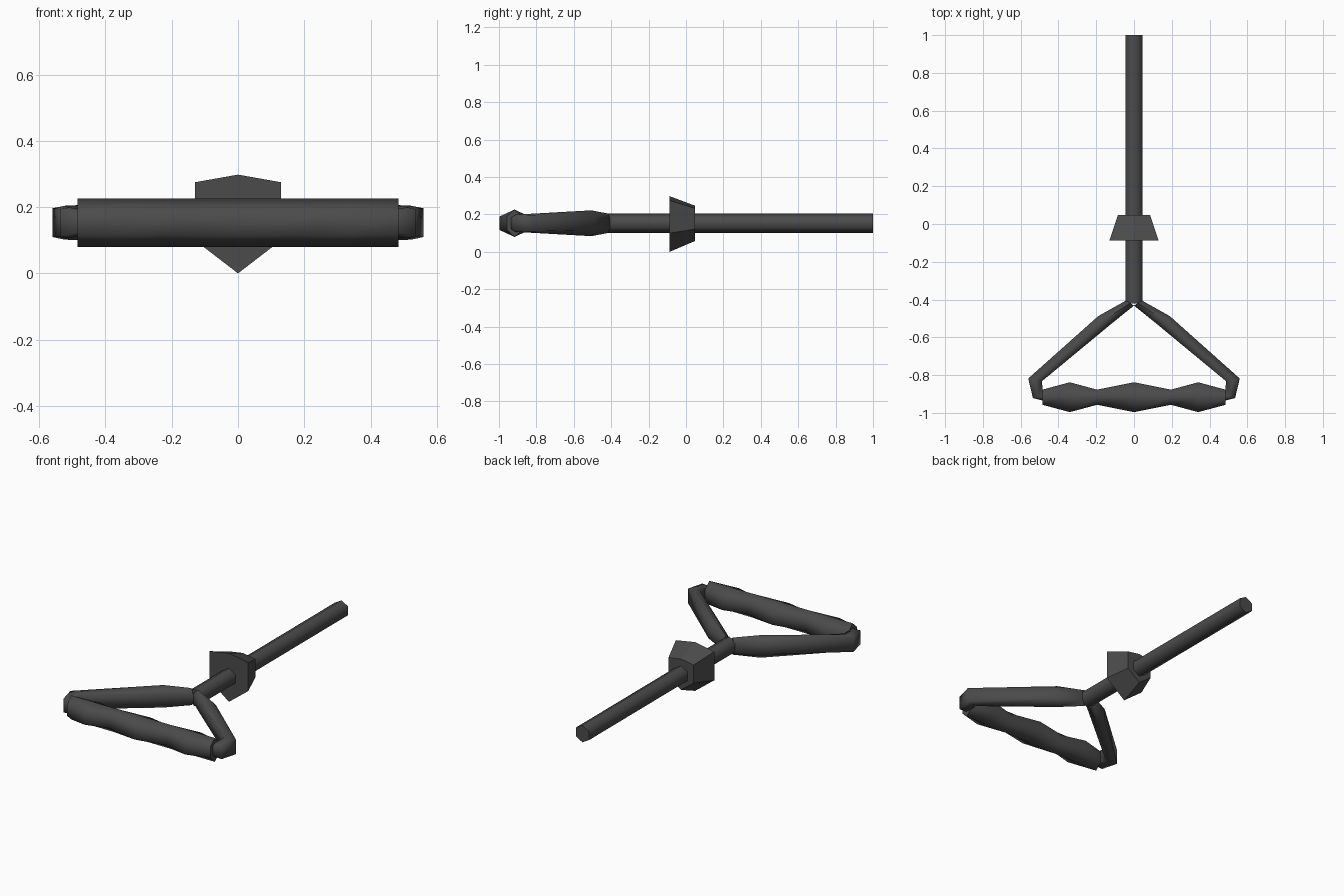
import bpy, bmesh, math

if "Cube" in bpy.data.objects:
    bpy.data.objects.remove(bpy.data.objects["Cube"])

MID = 0.153  # height of the shaft axis

mat = bpy.data.materials.new("dark_grey")
mat.diffuse_color = (0.07, 0.07, 0.07, 1)
mat.use_nodes = True
mat.node_tree.nodes["Principled BSDF"].inputs["Base Color"].default_value = mat.diffuse_color


def ring(a, b, top, bottom, hi, lo):
    """Six-sided section between plan points a and b, with ridges above and below."""
    mx, my = (a[0] + b[0]) / 2, (a[1] + b[1]) / 2
    return [(mx, my, top), (*b, hi), (*b, lo), (mx, my, bottom), (*a, lo), (*a, hi)]


def even_ring(a, b, h, corner=0.5):
    return ring(a, b, MID + h, MID - h, MID + h * corner, MID - h * corner)


def loft(name, rings, smooth=True, mirror=False):
    bm = bmesh.new()
    loops = [[bm.verts.new(p) for p in r] for r in rings]
    for r, s in zip(loops, loops[1:]):
        for i in range(6):
            j = (i + 1) % 6
            bm.faces.new((r[i], r[j], s[j], s[i]))
    bm.faces.new(loops[0])
    bm.faces.new(loops[-1])
    bmesh.ops.recalc_face_normals(bm, faces=bm.faces)
    me = bpy.data.meshes.new(name)
    bm.to_mesh(me)
    bm.free()
    me.materials.append(mat)
    ob = bpy.data.objects.new(name, me)
    bpy.context.collection.objects.link(ob)
    if mirror:
        ob.modifiers.new("mirror", 'MIRROR').use_mirror_merge = False
    if smooth:
        bpy.ops.object.select_all(action='DESELECT')
        ob.select_set(True)
        bpy.context.view_layer.objects.active = ob
        bpy.ops.object.shade_smooth_by_angle(angle=math.radians(65))
    return ob


# Hexagonal shaft
loft("shaft", [even_ring((-0.045, y), (0.045, y), 0.052) for y in (-0.42, 1.0)])

# Tapered collar
loft("collar", [
    ring((-0.13, -0.088), (0.13, -0.088), 0.298, 0.0, 0.275, 0.10),
    ring((-0.085, 0.048), (0.085, 0.048), 0.247, 0.058, 0.233, 0.122)], smooth=False)

# Grip with three swellings
grip = [(-0.485, 0.040), (-0.34, 0.079), (-0.195, 0.040), (0, 0.079),
        (0.195, 0.040), (0.34, 0.079), (0.485, 0.040)]
loft("grip", [even_ring((x, -0.917 - w), (x, -0.917 + w), 0.073) for x, w in grip])

# Pair of bent arms from shaft to grip
loft("handle_arms", [
    even_ring((0.0, -0.432), (0.042, -0.405), 0.052),
    even_ring((0.112, -0.522), (0.19, -0.488), 0.069),
    even_ring((0.487, -0.832), (0.56, -0.818), 0.051, 0.85),
    even_ring((0.483, -0.90), (0.535, -0.922), 0.046, 0.9),
    even_ring((0.470, -0.90), (0.475, -0.937), 0.040, 0.7)], mirror=True)
